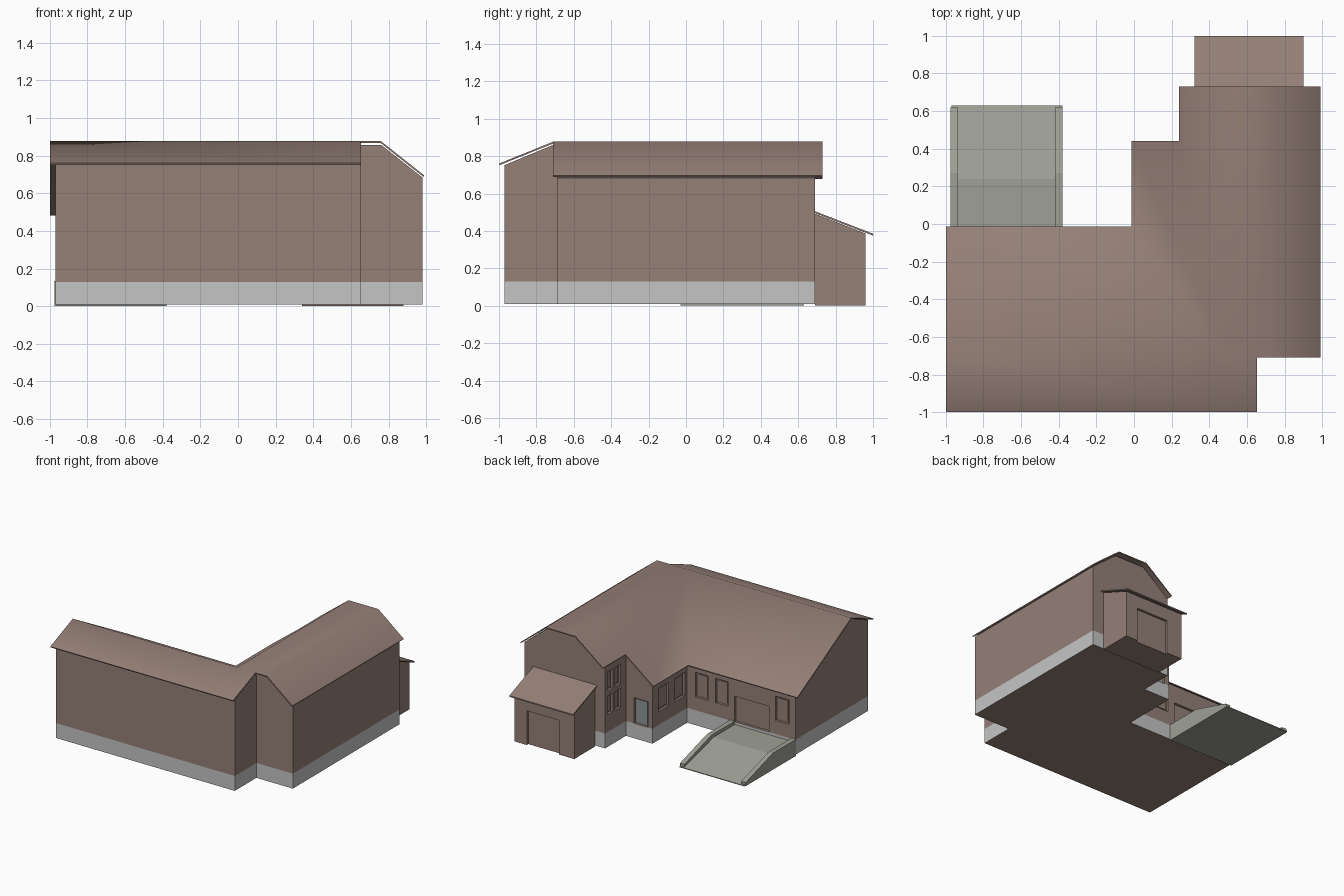
import bpy, bmesh, math

if "Cube" in bpy.data.objects:
    bpy.data.objects.remove(bpy.data.objects["Cube"])


def material(name, rgb):
    m = bpy.data.materials.new(name)
    m.diffuse_color = (*rgb, 1)
    m.use_nodes = True
    m.node_tree.nodes["Principled BSDF"].inputs["Base Color"].default_value = m.diffuse_color
    return m


BROWN = material("warm brown", (0.30, 0.215, 0.183))
GREY = material("light grey plinth", (0.56, 0.56, 0.56))
STONE = material("greenish concrete", (0.345, 0.355, 0.305))
GLASS = material("grey glass", (0.27, 0.31, 0.30))


def make_object(name, bm, *mats):
    bmesh.ops.recalc_face_normals(bm, faces=bm.faces)
    me = bpy.data.meshes.new(name)
    bm.to_mesh(me)
    bm.free()
    for m in mats:
        me.materials.append(m)
    ob = bpy.data.objects.new(name, me)
    bpy.context.collection.objects.link(ob)
    return ob


def prism(name, profile, axis, a, b, *mats):
    """Extrude a 2D profile along an axis; profile is in the other two axes."""
    def place(p, t):
        return {"x": (t, p[0], p[1]), "y": (p[0], t, p[1]), "z": (p[0], p[1], t)}[axis]
    bm = bmesh.new()
    lo = [bm.verts.new(place(p, a)) for p in profile]
    hi = [bm.verts.new(place(p, b)) for p in profile]
    bm.faces.new(lo)
    bm.faces.new(hi)
    n = len(profile)
    for i in range(n):
        j = (i + 1) % n
        bm.faces.new((lo[i], lo[j], hi[j], hi[i]))
    return make_object(name, bm, *mats)


def add_box(bm, x0, x1, y0, y1, z0, z1):
    vs = bmesh.ops.create_cube(bm, size=1)["verts"]
    for v in vs:
        v.co = (x1 if v.co.x > 0 else x0, y1 if v.co.y > 0 else y0, z1 if v.co.z > 0 else z0)


# Plinth: one L-shaped footprint, grey sides and brown underside
foot = [(-0.97, -0.97), (0.65, -0.97), (0.65, -0.69), (0.98, -0.69), (0.98, 0.69),
        (0.25, 0.69), (0.25, 0.42), (0.01, 0.42), (0.01, -0.03), (-0.97, -0.03)]
plinth = prism("plinth", foot, "z", 0.008, 0.13, GREY, BROWN)
for f in plinth.data.polygons:
    f.material_index = 1 if abs(f.normal.z) > 0.5 else 0

# Walls with gables
walls = [
    prism("front_wing_walls", [(-0.97, 0.13), (-0.97, 0.752), (-0.71, 0.86), (-0.03, 0.487),
                               (-0.03, 0.13)], "x", -0.97, 0.65, BROWN),
    prism("side_wing_walls", [(0.25, 0.13), (0.25, 0.672), (0.49, 0.858), (0.76, 0.858),
                              (0.98, 0.684), (0.98, 0.13)], "y", -0.69, 0.69, BROWN),
    prism("entrance_walls", [(0.01, 0.13), (0.01, 0.488), (0.25, 0.672), (0.25, 0.13)],
          "y", -0.06, 0.42, BROWN),
    prism("shed_walls", [(0.69, 0), (0.69, 0.492), (0.96, 0.386), (0.96, 0)],
          "x", 0.34, 0.88, BROWN),
]

# Openings: (facing axis, wall position, depth sign inward, from, to, bottom, top)
windows = [("y", -0.03, a, b, 0.24, 0.44) for a, b in ((-0.18, -0.065), (-0.36, -0.245), (-0.91, -0.79))]
windows += [("x", 0.01, a, b, 0.24, 0.43) for a, b in ((0.21, 0.34), (0.0, 0.13))]
windows += [("x", 0.25, a, b, z, z + 0.155) for a, b in ((0.59, 0.655), (0.49, 0.56)) for z in (0.27, 0.465)]
wide_door = ("y", -0.03, -0.73, -0.42, 0.125, 0.34)
entrance = ("y", 0.42, 0.052, 0.177, 0.125, 0.34)
shed_door = ("y", 0.96, 0.48, 0.77, -0.01, 0.28)


def opening_box(bm, spec, near, far, inset=0.0):
    """Box in a wall opening; near and far are depths behind the wall face."""
    axis, w, a, b, z0, z1 = spec
    a, b, z0, z1 = a + inset, b - inset, z0 + inset, z1 - inset
    if axis == "y":
        add_box(bm, a, b, w - far, w - near, z0, z1)
    else:
        add_box(bm, w + near, w + far, a, b, z0, z1)


bm = bmesh.new()
for s in windows + [wide_door, entrance, shed_door]:
    opening_box(bm, s, -0.02, 0.02)
cutter = make_object("opening_cutter", bm)
cutter.hide_render = True
cutter.display_type = "WIRE"
for ob in walls:
    mod = ob.modifiers.new("openings", "BOOLEAN")
    mod.operation = "DIFFERENCE"
    mod.object = cutter
    mod.solver = "EXACT"

# Raised panes in the window recesses, glass in the entrance
bm = bmesh.new()
for s in windows:
    opening_box(bm, s, 0.012, 0.021, 0.014)
make_object("window_panes", bm, BROWN)
bm = bmesh.new()
opening_box(bm, entrance, 0.014, 0.021, 0.012)
make_object("entrance_glass", bm, GLASS)

# Main roof: five planes meeting at ridges and a valley
RIDGE, VALLEY = 0.877, 0.49
P = {
    "sw": (-1, -1, 0.76), "se": (0.655, -1, 0.76), "step": (0.655, -0.71, RIDGE),
    "ridge_w": (-1, -0.71, RIDGE), "nw": (-1, -0.012, VALLEY),
    "valley": (-0.012, -0.012, VALLEY), "peak": (0.49, -0.71, RIDGE),
    "porch_w": (-0.012, 0.44, VALLEY), "porch_e": (0.24, 0.44, 0.684),
    "side_nw": (0.24, 0.73, 0.684), "flat_nw": (0.49, 0.73, RIDGE),
    "flat_ne": (0.76, 0.73, RIDGE), "flat_se": (0.76, -0.71, RIDGE),
    "eave_ne": (0.99, 0.73, 0.695), "eave_se": (0.99, -0.71, 0.695),
}
planes = ["sw se step peak ridge_w", "nw ridge_w peak valley",
          "valley peak flat_nw side_nw porch_e porch_w",
          "peak step flat_se flat_ne flat_nw", "flat_se eave_se eave_ne flat_ne"]
bm = bmesh.new()
V = {k: bm.verts.new(c) for k, c in P.items()}
for names in planes:
    bm.faces.new([V[k] for k in names.split()])
roof = make_object("main_roof", bm, BROWN)
if roof.data.polygons[0].normal.z < 0:
    roof.data.flip_normals()
mod = roof.modifiers.new("thickness", "SOLIDIFY")
mod.thickness = 0.009
mod.offset = -1
bpy.context.view_layer.objects.active = roof
roof.select_set(True)
bpy.ops.object.modifier_apply(modifier="thickness")
bpy.ops.object.shade_smooth_by_angle(angle=math.radians(60))

# Shed roof
prism("shed_roof", [(0.69, 0.505), (1.0, 0.385), (1.0, 0.375), (0.69, 0.495)],
      "x", 0.322, 0.90, BROWN)

# Ramp with a side kerb at each edge
prism("ramp", [(-0.03, 0), (-0.03, 0.108), (0.24, 0.108), (0.63, 0.006), (0.63, 0)],
      "x", -0.97, -0.38, STONE)
for side, x in (("left", -0.975), ("right", -0.42)):
    prism("ramp_kerb_" + side, [(-0.03, 0), (-0.03, 0.135), (0.27, 0.135), (0.62, 0.03), (0.62, 0)],
          "x", x, x + 0.04, STONE)
